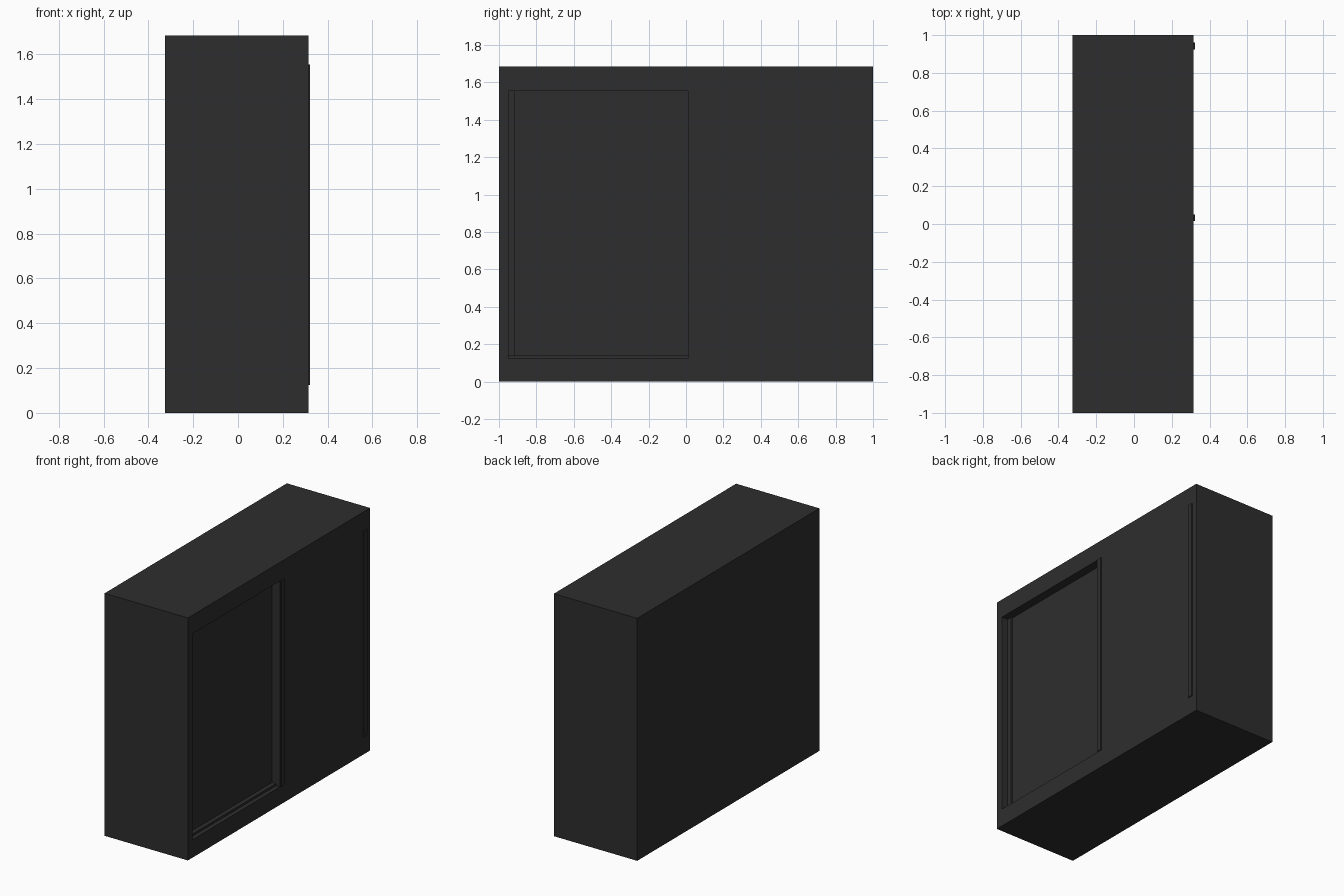
import bpy

if "Cube" in bpy.data.objects:
    bpy.data.objects.remove(bpy.data.objects["Cube"])

# One charcoal finish for the whole cabinet
charcoal = bpy.data.materials.new("charcoal")
charcoal.diffuse_color = (0.027, 0.027, 0.027, 1)
charcoal.use_nodes = True
charcoal.node_tree.nodes["Principled BSDF"].inputs["Base Color"].default_value = charcoal.diffuse_color


def box(name, x, y, z):
    """Axis-aligned box from (min, max) ranges."""
    bpy.ops.mesh.primitive_cube_add(size=1)
    ob = bpy.context.object
    ob.name = name
    ob.scale = (x[1] - x[0], y[1] - y[0], z[1] - z[0])
    ob.location = (sum(x) / 2, sum(y) / 2, sum(z) / 2)
    bpy.ops.object.transform_apply(location=True, rotation=False, scale=True)
    ob.data.materials.append(charcoal)
    return ob


FRONT, DEPTH = 0.315, 0.06        # door face and recess depth
Z = (0.125, 1.555)                # door opening height
Y = (-0.95, 0.01)                 # door opening width

# Cabinet body with the recessed sliding-door opening cut out
body = box("cabinet_body", (-0.325, FRONT), (-1, 1), (0, 1.685))
cutter = box("opening_cutter", (FRONT - DEPTH, FRONT + 0.1), Y, Z)
cutter.hide_render = True
mod = body.modifiers.new("opening", 'BOOLEAN')
mod.operation = 'DIFFERENCE'
mod.solver = 'EXACT'
mod.object = cutter
bpy.context.view_layer.objects.active = body
bpy.ops.object.modifier_apply(modifier=mod.name)
bpy.data.objects.remove(cutter)

# Bottom track inside the opening
box("bottom_track", (FRONT - DEPTH - 0.005, FRONT - 0.03), Y, (Z[0] - 0.005, 0.14))

# Pull strip on the recessed door
box("recessed_door_pull", (FRONT - DEPTH - 0.005, FRONT - DEPTH + 0.012),
    (Y[0], -0.915), (0.14, Z[1]))

# Pull strips on the front door
for side, y0 in (("left", 0.015), ("right", 0.925)):
    box(f"front_door_pull_{side}", (FRONT - 0.005, FRONT + 0.007), (y0, y0 + 0.035), Z)
